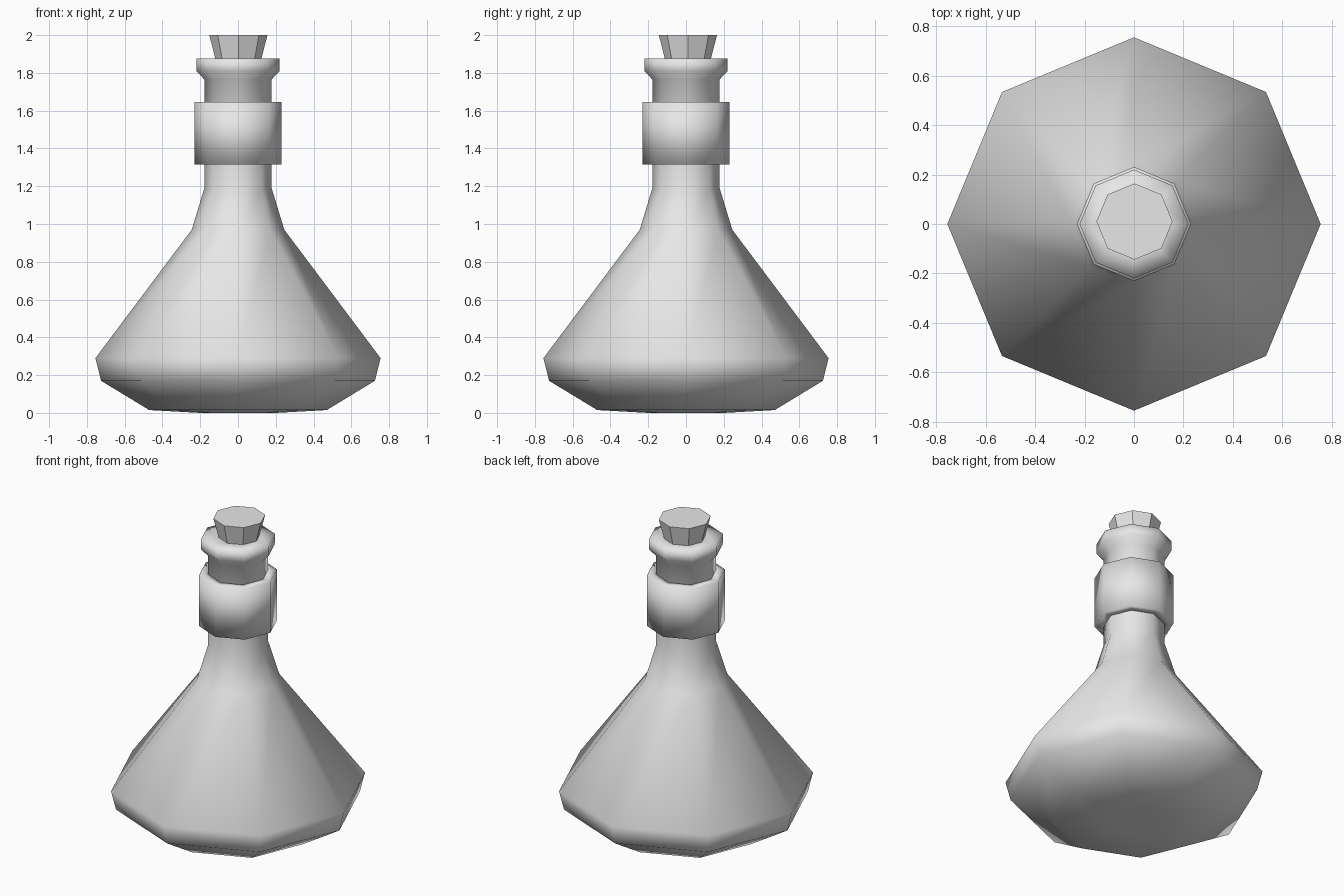
import bpy
import bmesh
from math import cos, sin, pi

SIDES = 8

cube = bpy.data.objects.get("Cube")
if cube:
    bpy.data.objects.remove(cube, do_unlink=True)

grey = bpy.data.materials.new("plain grey")
grey.use_nodes = True
grey.diffuse_color = (0.8, 0.8, 0.8, 1)
grey.node_tree.nodes["Principled BSDF"].inputs["Base Color"].default_value = (0.8, 0.8, 0.8, 1)


def lathe(name, profile, smooth, closed=False, centre=(0, 0)):
    """Turn a (radius, height) profile into an eight-sided part."""
    bm = bmesh.new()
    rings = []
    for r, z in profile:
        rings.append([bm.verts.new((r * cos(2 * pi * i / SIDES), r * sin(2 * pi * i / SIDES), z))
                      for i in range(SIDES)])
    pairs = list(zip(rings, rings[1:]))
    if closed:
        pairs.append((rings[-1], rings[0]))
    else:
        bm.faces.new(rings[0])
        bm.faces.new(rings[-1])
    for low, high in pairs:
        for i in range(SIDES):
            j = (i + 1) % SIDES
            bm.faces.new((low[i], low[j], high[j], high[i]))
    bmesh.ops.recalc_face_normals(bm, faces=bm.faces[:])
    for face in bm.faces:
        face.smooth = smooth
    mesh = bpy.data.meshes.new(name)
    bm.to_mesh(mesh)
    bm.free()
    mesh.materials.append(grey)
    obj = bpy.data.objects.new(name, mesh)
    obj.location = (*centre, 0)
    bpy.context.collection.objects.link(obj)
    return obj


# Flask with a shallow rounded base, sloping shoulders, neck and lip
lathe("flask", [(0.2, 0), (0.47, 0.015), (0.725, 0.17), (0.755, 0.29), (0.245, 0.97),
                (0.178, 1.19), (0.178, 1.765), (0.22, 1.81), (0.22, 1.875), (0.13, 1.875)], True)

# Thick band around the neck
lathe("neck_band", [(0.17, 1.315), (0.231, 1.315), (0.231, 1.645), (0.17, 1.645)], True, closed=True)

# Tapered stopper, set slightly off centre
lathe("cork", [(0.1, 1.79), (0.154, 2.0)], False, centre=(0.002, 0.01))
